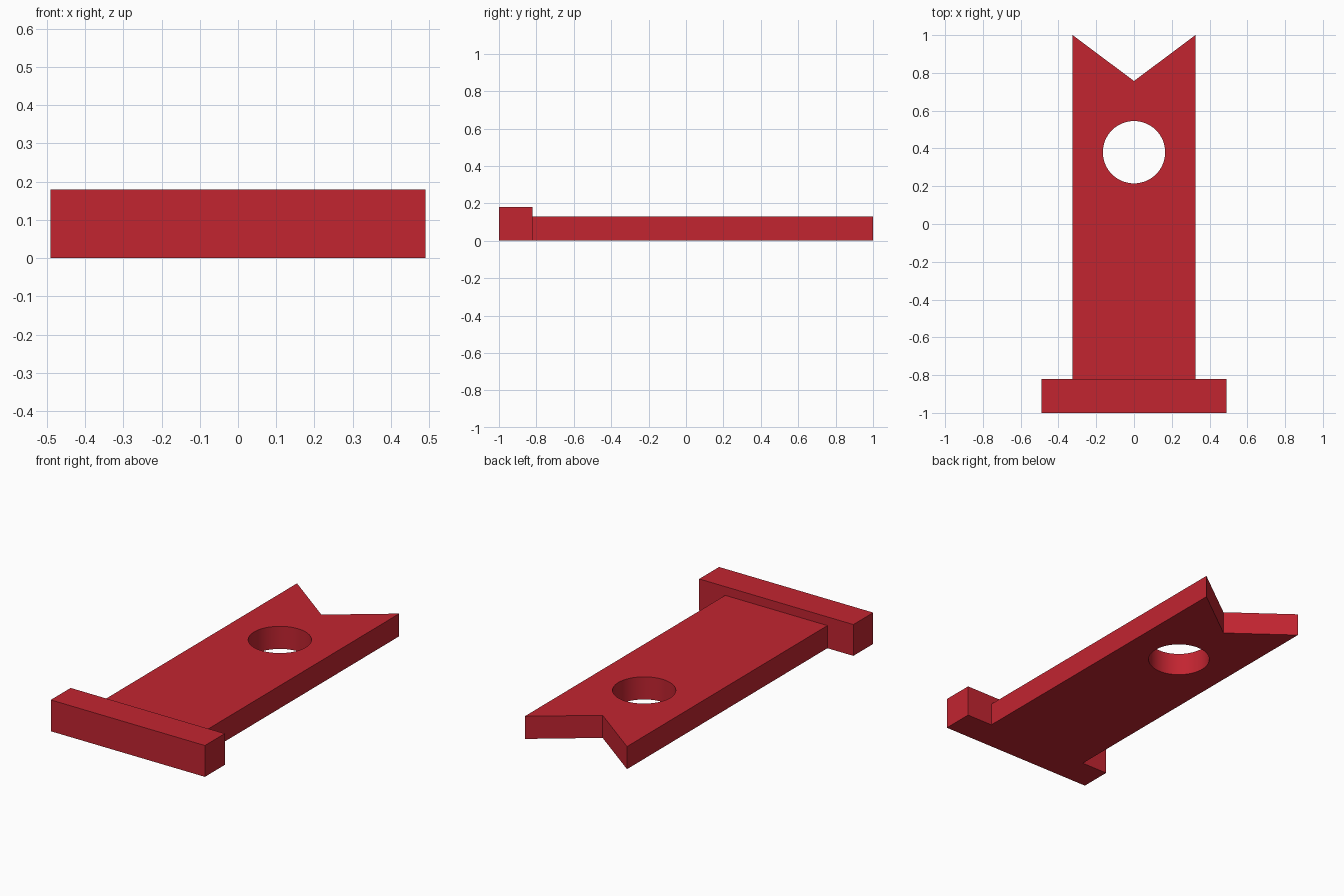
import bpy, bmesh
from math import cos, sin, tau, radians

cube = bpy.data.objects.get("Cube")
if cube:
    bpy.data.objects.remove(cube, do_unlink=True)

# Single red material
RED = (0.54, 0.018, 0.03, 1)
red = bpy.data.materials.new("red")
red.use_nodes = True
red.diffuse_color = RED
red.node_tree.nodes["Principled BSDF"].inputs["Base Color"].default_value = RED


def extruded(name, loops, height):
    """Fill the outline (first loop) minus any hole loops, then raise it from the ground."""
    bm = bmesh.new()
    for loop in loops:
        verts = [bm.verts.new((x, y, 0)) for x, y in loop]
        for a, b in zip(verts, verts[1:] + verts[:1]):
            bm.edges.new((a, b))
    bmesh.ops.triangle_fill(bm, use_beauty=True, use_dissolve=False, edges=bm.edges[:])
    top = bmesh.ops.extrude_face_region(bm, geom=bm.faces[:], use_keep_orig=True)
    raised = [v for v in top["geom"] if isinstance(v, bmesh.types.BMVert)]
    bmesh.ops.translate(bm, verts=raised, vec=(0, 0, height))
    bmesh.ops.recalc_face_normals(bm, faces=bm.faces[:])
    mesh = bpy.data.meshes.new(name)
    bm.to_mesh(mesh)
    bm.free()
    mesh.materials.append(red)
    obj = bpy.data.objects.new(name, mesh)
    bpy.context.collection.objects.link(obj)
    return obj


# Flat blade with a V notch at the back and a round hole
BAR_BACK, HALF = -0.82, 0.325
outline = [(-HALF, BAR_BACK), (HALF, BAR_BACK), (HALF, 1), (0, 0.757), (-HALF, 1)]
SIDES, RADIUS, HOLE_Y = 64, 0.165, 0.38
hole = [(RADIUS * cos(tau * i / SIDES), HOLE_Y + RADIUS * sin(tau * i / SIDES))
        for i in range(SIDES)]
blade = extruded("notched_blade", [outline, hole], 0.13)

# Thicker, wider crossbar at the front
W = 0.49
crossbar = extruded("crossbar", [[(-W, -1), (W, -1), (W, BAR_BACK), (-W, BAR_BACK)]], 0.18)

# Smooth the hole wall while keeping the edges sharp
bpy.ops.object.select_all(action='DESELECT')
blade.select_set(True)
bpy.context.view_layer.objects.active = blade
bpy.ops.object.shade_smooth_by_angle(angle=radians(30))
